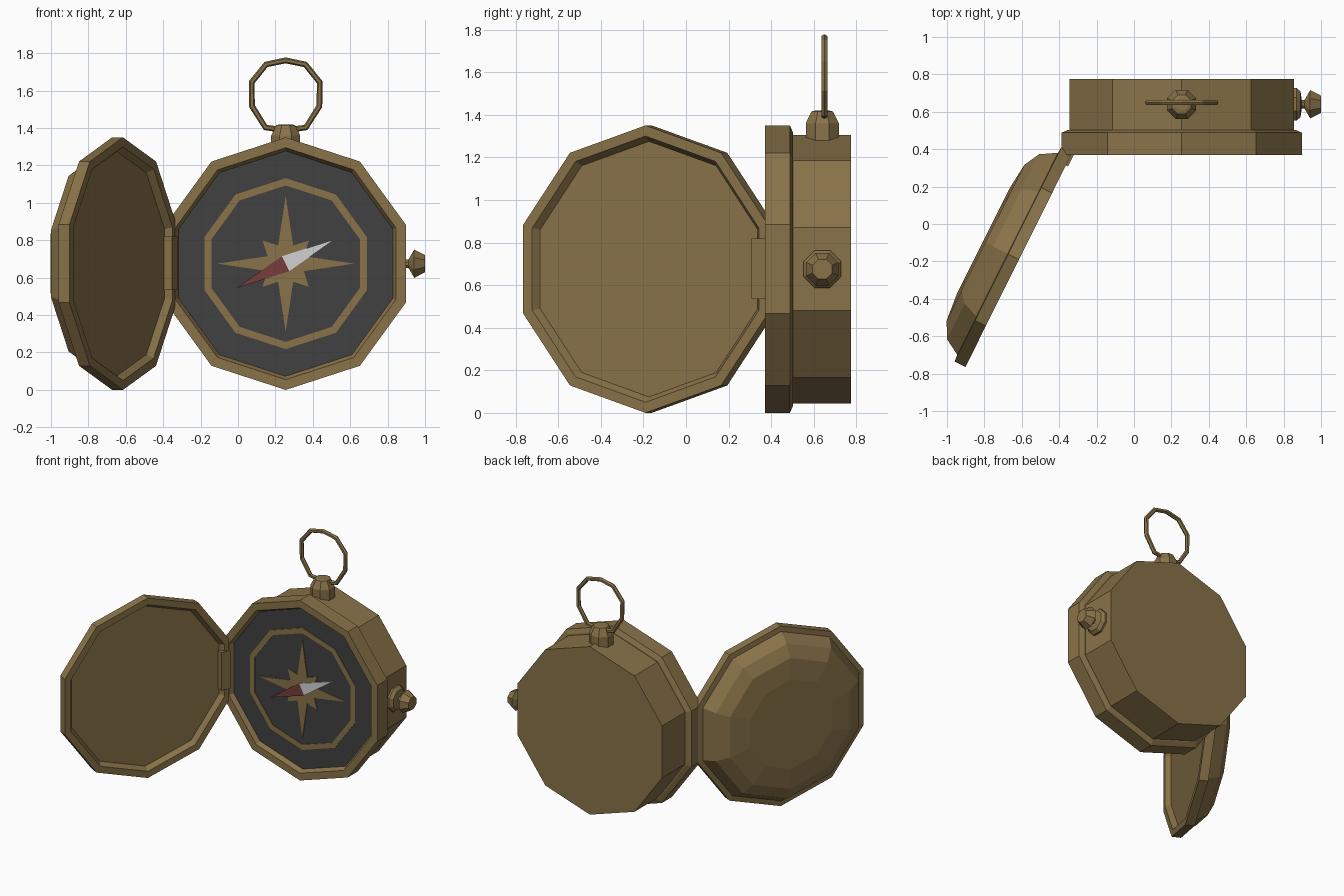
import bpy, bmesh, math
from mathutils import Vector

if "Cube" in bpy.data.objects:
    bpy.data.objects.remove(bpy.data.objects["Cube"])

X, Y, Z = Vector((1, 0, 0)), Vector((0, 1, 0)), Vector((0, 0, 1))


def material(name, r, g, b):
    m = bpy.data.materials.new(name)
    m.diffuse_color = (r, g, b, 1)
    m.use_nodes = True
    m.node_tree.nodes["Principled BSDF"].inputs["Base Color"].default_value = m.diffuse_color
    return m


brass = material("brass", 0.25, 0.17, 0.066)
dark = material("dark_grey", 0.053, 0.053, 0.053)
white = material("white", 0.64, 0.64, 0.64)
red = material("red", 0.19, 0.046, 0.046)


def loft(name, rings, mat, close=False):
    """Skin a list of equal-length point rings; cap the ends or close into a loop."""
    bm = bmesh.new()
    vr = [[bm.verts.new(p) for p in ring] for ring in rings]
    n = len(vr[0])
    pairs = list(zip(vr, vr[1:])) + ([(vr[-1], vr[0])] if close else [])
    for a, b in pairs:
        for i in range(n):
            j = (i + 1) % n
            bm.faces.new((a[i], a[j], b[j], b[i]))
    if not close:
        bm.faces.new(vr[0])
        bm.faces.new(vr[-1])
    bmesh.ops.recalc_face_normals(bm, faces=bm.faces)
    me = bpy.data.meshes.new(name)
    bm.to_mesh(me)
    bm.free()
    me.materials.append(mat)
    ob = bpy.data.objects.new(name, me)
    bpy.context.collection.objects.link(ob)
    return ob


def lathe(name, profile, origin, e1, e2, axis, mat, sides=10, phase=90, close=False):
    """Revolve (radius, height) pairs around an axis."""
    angs = [math.radians(phase + 360 * i / sides) for i in range(sides)]
    rings = [[origin + (e1 * math.cos(a) + e2 * math.sin(a)) * r + axis * h for a in angs]
             for r, h in profile]
    return loft(name, rings, mat, close)


def plate(name, pts, y0, y1, mat):
    """Thin plate on the dial from (x, z) points around the dial centre."""
    return loft(name, [[centre + X * x + Z * z + Y * y for x, z in pts] for y in (y0, y1)], mat)


centre = Vector((0.255, 0, 0.675))

# Case and bezel
lathe("case", [(0.63, 0.495), (0.63, 0.775)], centre, X, Z, Y, brass)
lathe("bezel", [(0.60, 0.408), (0.62, 0.37), (0.675, 0.37), (0.675, 0.488),
                (0.64, 0.503), (0.62, 0.503)], centre, X, Z, Y, brass)

# Dial with its painted ring, star and needle
lathe("dial", [(0.602, 0.404), (0.602, 0.41)], centre, X, Z, Y, dark)
lathe("dial_ring", [(0.457, 0.400), (0.457, 0.406), (0.418, 0.406), (0.418, 0.400)],
      centre, X, Z, Y, brass, close=True)
star = []
for i in range(16):
    r = 0.105 if i % 2 else (0.365 if i % 4 == 0 else 0.175)
    if i % 2 == 1:
        r = 0.105
    a = math.radians(22.5 * i)
    star.append((r * math.cos(a), r * math.sin(a)))
plate("dial_star", star, 0.398, 0.406, brass)
nd, nw = Vector((0.262, 0.13)), Vector((-0.020, 0.040))
plate("needle_white", [tuple(nd), tuple(nw), tuple(-nw)], 0.390, 0.3985, white)
plate("needle_red", [tuple(-nd), tuple(-nw), tuple(nw)], 0.390, 0.3985, red)

# Side crown
lathe("crown", [(0.095, 0.845), (0.095, 0.868), (0.075, 0.89), (0.025, 0.897), (0.025, 0.912),
                (0.082, 0.942), (0.05, 1.0)],
      Vector((0, 0.64, 0.675)), Y, Z, X, brass, sides=8, phase=22.5)

# Top stem
lathe("stem", [(0.084, 1.27), (0.084, 1.36), (0.055, 1.415), (0.035, 1.42)],
      Vector((0.255, 0.64, 0)), X, Y, Z, brass, sides=8, phase=22.5)

# Hanging ring
half = [(0.105, 0.165), (0.182, 0.07), (0.18, -0.058), (0.108, -0.172)]
path = [(0, 0.187)] + half + [(0, -0.187)] + [(-x, z) for x, z in reversed(half)]
rings = []
for x, z in path:
    out = Vector((x, 0, z)).normalized()
    c = Vector((0.255 + x, 0.65, 1.575 + z))
    rings.append([c + (out * math.cos(k * math.pi / 3) + Y * math.sin(k * math.pi / 3)) * 0.016
                  for k in range(6)])
loft("hanging_ring", rings, brass, close=True)

# Open lid: d runs away from the hinge, n points out of the domed side
d = Vector((-0.446, -0.895, 0)).normalized()
n = Vector((d.y, -d.x, 0))
lid_centre = Vector((-0.615, -0.19, 0.675))
lathe("lid", [(0.60, 0.036), (0.625, 0), (0.675, 0), (0.675, 0.065), (0.635, 0.068),
              (0.58, 0.155), (0.49, 0.20), (0.335, 0.215)], lid_centre, d, Z, n, brass)

# Hinge block
hc = Vector((-0.36, 0.35, 0))
loft("hinge", [[hc + d * (0.035 * a) + n * (0.025 * b) + Z * z
                for a, b in ((-1, -1), (1, -1), (1, 1), (-1, 1))] for z in (0.535, 0.82)], brass)
